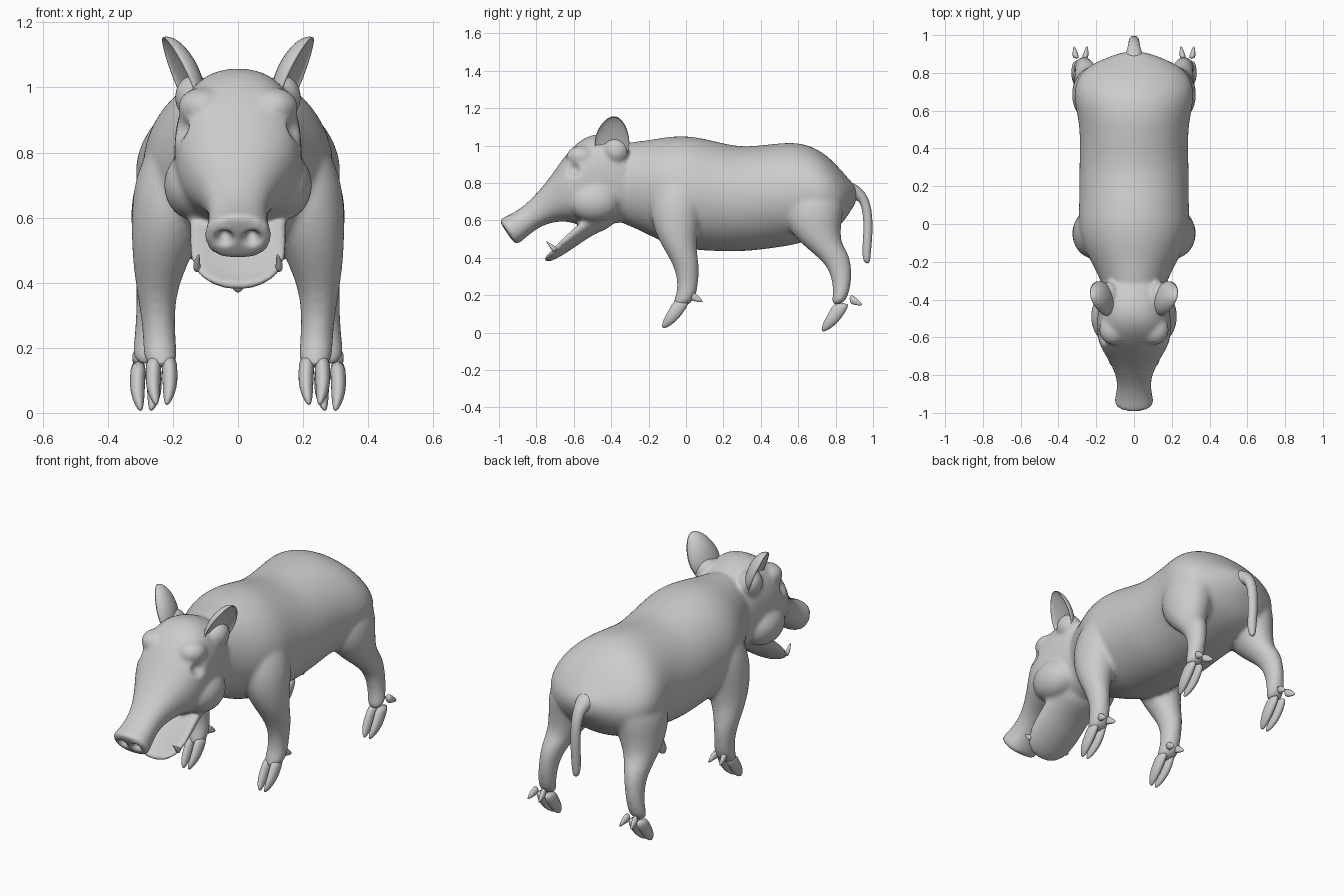
import bpy
import bmesh
import math
from mathutils import Matrix, Vector

cube = bpy.data.objects.get("Cube")
if cube:
    bpy.data.objects.remove(cube, do_unlink=True)

hide = bpy.data.materials.new("grey_hide")
hide.use_nodes = True
hide.diffuse_color = (0.6, 0.6, 0.6, 1)
hide.node_tree.nodes["Principled BSDF"].inputs["Base Color"].default_value = (0.6, 0.6, 0.6, 1)


def loft(bm, rings, side=1, sides=24, curl=0.0, square=2.0):
    """Skin oval rings, each (x, y1, z1, y2, z2, half_width) across two edge points."""
    loops = []
    for x, y1, z1, y2, z2, half in rings:
        first, second = Vector((x, y1, z1)), Vector((x, y2, z2))
        centre, up = (first + second) / 2, (first - second) / 2
        loop = []
        for i in range(sides):
            a = math.tau * i / sides
            c, s = math.cos(a), math.sin(a)
            c = math.copysign(abs(c) ** (2 / square), c)
            s = math.copysign(abs(s) ** (2 / square), s)
            p = centre + up * c + Vector((half * s, 0, curl * (half * s) ** 2))
            loop.append(bm.verts.new((p.x * side, p.y, p.z)))
        loops.append(loop)
    for a, b in zip(loops, loops[1:]):
        for i in range(sides):
            j = (i + 1) % sides
            bm.faces.new((a[i], a[j], b[j], b[i]))
    bm.faces.new(loops[0])
    bm.faces.new(loops[-1])


def ball(bm, centre, radii):
    matrix = Matrix.Translation(centre) @ Matrix.Diagonal((*radii, 1))
    return bmesh.ops.create_uvsphere(bm, u_segments=32, v_segments=20, radius=1, matrix=matrix)


def finish(name, bm, subdivide=1, mirror=False):
    bmesh.ops.recalc_face_normals(bm, faces=bm.faces[:])
    for face in bm.faces:
        face.smooth = True
    mesh = bpy.data.meshes.new(name)
    bm.to_mesh(mesh)
    bm.free()
    mesh.materials.append(hide)
    obj = bpy.data.objects.new(name, mesh)
    bpy.context.collection.objects.link(obj)
    if subdivide:
        obj.modifiers.new("Subdivide", "SUBSURF").levels = subdivide
        obj.modifiers["Subdivide"].render_levels = subdivide
    if mirror:
        obj.modifiers.new("Mirror", "MIRROR").use_mirror_merge = False
    return obj


# Body: torso, head, jaw and legs fused into one skin
body = bmesh.new()
torso = [  # y, top, bottom, half width
    (-.4, 1.0, .6, .15), (-.3, 1.02, .57, .175), (-.2, 1.03, .52, .23),
    (-.1, 1.05, .47, .28), (0, 1.055, .445, .3), (.1, 1.04, .435, .292),
    (.25, 1.0, .43, .293), (.35, .997, .435, .29), (.47, 1.012, .45, .288),
    (.57, 1.02, .465, .3), (.66, 1.005, .49, .32), (.75, .955, .52, .315),
    (.83, .87, .57, .26), (.88, .81, .65, .15), (.915, .775, .7, .05)]
loft(body, [(0, y, top, y, low, w) for y, top, low, w in torso])

head = [  # top point, bottom point, half width
    (-.25, .98, -.25, .6, .16), (-.36, 1.04, -.36, .585, .18),
    (-.48, 1.075, -.47, .57, .195), (-.58, 1.025, -.56, .57, .2),
    (-.66, .93, -.62, .59, .185), (-.72, .84, -.67, .595, .15),
    (-.78, .765, -.73, .585, .115), (-.86, .68, -.79, .56, .088),
    (-.94, .63, -.855, .51, .094), (-.985, .613, -.895, .473, .105),
    (-1.005, .6, -.915, .468, .1)]
loft(body, [(0, *ring) for ring in head], square=2.3)

jaw = [(-.4, .68, -.36, .57, .14), (-.52, .61, -.49, .53, .15),
       (-.62, .525, -.59, .455, .152), (-.69, .45, -.67, .405, .148),
       (-.735, .41, -.72, .38, .125), (-.765, .395, -.755, .375, .07)]
loft(body, [(0, *ring) for ring in jaw], curl=2.0, square=2.6)

front_leg = [(.17, -.12, .88, .06, .88, .07), (.2, -.19, .73, .11, .74, .12),
             (.21, -.19, .59, .08, .6, .12), (.237, -.135, .47, .05, .47, .088),
             (.25, -.07, .37, .07, .38, .062), (.245, -.045, .28, .068, .28, .05),
             (.24, -.05, .2, .057, .2, .052), (.235, -.085, .13, .02, .14, .052)]
rear_leg = [(.16, .58, .86, .82, .82, .08), (.2, .52, .7, .85, .7, .13),
            (.21, .53, .57, .83, .58, .12), (.235, .62, .47, .825, .48, .085),
            (.255, .735, .38, .875, .42, .058), (.265, .775, .31, .888, .32, .047),
            (.275, .79, .21, .878, .22, .046), (.28, .77, .14, .845, .15, .046)]
for side in (1, -1):
    loft(body, front_leg, side)
    loft(body, rear_leg, side)
    # Jowls, brows and ear roots
    ball(body, (.13 * side, -.49, .7), (.098, .14, .11))
    ball(body, (.11 * side, -.56, .94), (.075, .08, .06))
    ball(body, (.135 * side, -.375, .97), (.06, .07, .07))

skin = finish("body", body, 2)
remesh = skin.modifiers.new("Fuse", "REMESH")
remesh.mode = "VOXEL"
remesh.voxel_size = 0.011
remesh.use_smooth_shade = True
soften = skin.modifiers.new("Soften", "SMOOTH")
soften.factor = 0.5
soften.iterations = 8
graph = bpy.context.evaluated_depsgraph_get()
fused = bpy.data.meshes.new_from_object(skin.evaluated_get(graph))
skin.modifiers.clear()
skin.data = fused
fused.materials.clear()
fused.materials.append(hide)
fused.shade_smooth()


def dent(mesh, centre, radius, push):
    for v in mesh.vertices:
        d = (v.co - Vector(centre)).length / radius
        if d < 1:
            v.co += Vector(push) * (1 - d * d) ** 2


# Nostrils and eye sockets
for side in (1, -1):
    dent(fused, (.042 * side, -.96, .535), .034, (0, .035, .022))
    dent(fused, (.165 * side, -.6, .865), .05, (-.025 * side, .012, 0))

# Ears: flattened balls whose outer half is folded in to form a cup
ears = bmesh.new()
ball(ears, (0, 0, 0), (1, 1, 1))
for v in ears.verts:
    if v.co.x > 0:
        v.co.x *= -.35
    v.co.x = v.co.x * .06 + .012
    v.co.y *= .092 * (1 - .2 * v.co.z)
    v.co.z *= .13
pose = (Matrix.Translation((.168, -.39, 1.04)) @ Matrix.Rotation(math.radians(-15), 4, "Z")
        @ Matrix.Rotation(math.radians(22), 4, "Y") @ Matrix.Rotation(math.radians(-12), 4, "X"))
bmesh.ops.transform(ears, matrix=pose, verts=ears.verts[:])
finish("ears", ears, 0, True)


# Cloven hooves with two toes and two dewclaws on each foot
def hooves(name, x, y, z):
    bm = bmesh.new()
    for s in (1, -1):
        toe = [(.022, -.065, .18, .03, .18, .024), (.026, -.09, .125, .0, .125, .025),
               (.026, -.115, .085, -.04, .07, .023), (.02, -.13, .045, -.085, .035, .014),
               (.016, -.127, .025, -.115, .022, .004)]
        claw = [(.022, .02, .23, .02, .17, .02), (.03, .06, .205, .05, .165, .014),
                (.034, .092, .168, .088, .16, .003)]
        for part in (toe, claw):
            loft(bm, [(x + s * r[0], r[1] + y, r[2] + z, r[3] + y, r[4] + z, r[5])
                      for r in part], sides=12)
    finish(name, bm, 1, True)


hooves("front_hooves", .235, 0, 0)
hooves("rear_hooves", .283, .853, -.018)

# Tail hanging from the rump
tail = bmesh.new()
loft(tail, [(0, .86, .69, .86, .82, .07), (0, .915, .715, .93, .785, .036),
            (0, .937, .68, .985, .715, .03), (0, .95, .6, 1.0, .6, .027),
            (0, .946, .5, .996, .5, .026), (0, .94, .42, .988, .42, .025),
            (0, .952, .37, .984, .365, .016)], sides=14)
finish("tail", tail, 2)

# Small tusks standing on the jaw rim
tusks = bmesh.new()
loft(tusks, [(.125, -.71, .42, -.68, .45, .014), (.128, -.73, .46, -.705, .465, .011),
             (.12, -.752, .49, -.747, .49, .003)], sides=10)
finish("tusks", tusks, 1, True)
